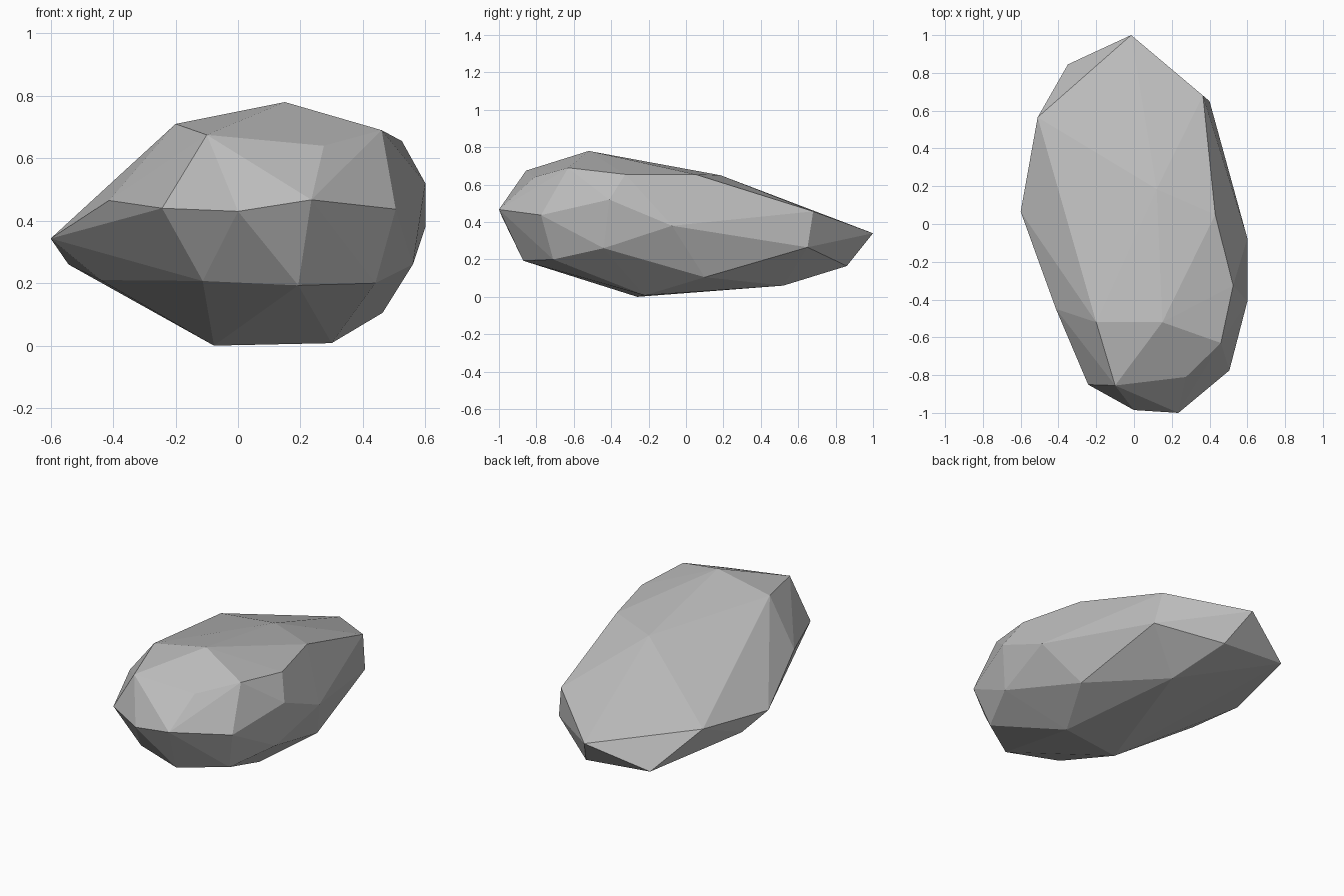
import bpy
import bmesh

cube = bpy.data.objects.get("Cube")
if cube:
    bpy.data.objects.remove(cube, do_unlink=True)

# Corner points of the boulder, grouped in bands from the top down
crown = [
    (.15, -.52, .78), (-.2, -.52, .71), (-.1, -.855, .675), (.275, -.81, .64),
    (.46, -.63, .69), (.525, -.325, .655), (.43, .05, .655), (.12, .185, .65),
    (-.33, -.125, .565),
]
belt = [
    (.6, -.41, .52), (.6, -.075, .38), (.505, -.775, .437), (.235, -1, .467),
    (0, -.985, .43), (-.243, -.85, .44), (-.413, -.45, .465), (-.6, .065, .343),
    (-.51, .565, .395), (-.015, 1, .34), (.365, .68, .457),
]
skirt = [
    (-.113, -.77, .207), (.193, -.87, .193), (.44, -.71, .2), (.56, -.44, .26),
    (.4, .65, .265), (.07, .86, .165), (-.35, .845, .2), (-.543, .24, .26),
    (-.44, -.02, .21),
]
base = [(.463, .1, .105), (.3, -.22, .008), (-.077, -.26, 0), (.16, .52, .06)]


def make_material(name, color):
    """Plain flat-coloured material."""
    mat = bpy.data.materials.new(name)
    mat.use_nodes = True
    mat.diffuse_color = color
    mat.node_tree.nodes["Principled BSDF"].inputs["Base Color"].default_value = color
    return mat


def make_hull(name, points, material):
    """Wrap a tight faceted skin around a set of points."""
    bm = bmesh.new()
    for point in points:
        bm.verts.new(point)
    result = bmesh.ops.convex_hull(bm, input=bm.verts[:])
    unused = [v for v in result["geom_interior"] if isinstance(v, bmesh.types.BMVert)]
    bmesh.ops.delete(bm, geom=unused, context="VERTS")
    bmesh.ops.recalc_face_normals(bm, faces=bm.faces[:])
    for face in bm.faces:
        face.smooth = False
    mesh = bpy.data.meshes.new(name)
    bm.to_mesh(mesh)
    bm.free()
    mesh.materials.append(material)
    obj = bpy.data.objects.new(name, mesh)
    bpy.context.scene.collection.objects.link(obj)
    return obj


# Faceted boulder
stone_grey = make_material("stone_grey", (.5, .5, .5, 1))
make_hull("boulder", crown + belt + skirt + base, stone_grey)
